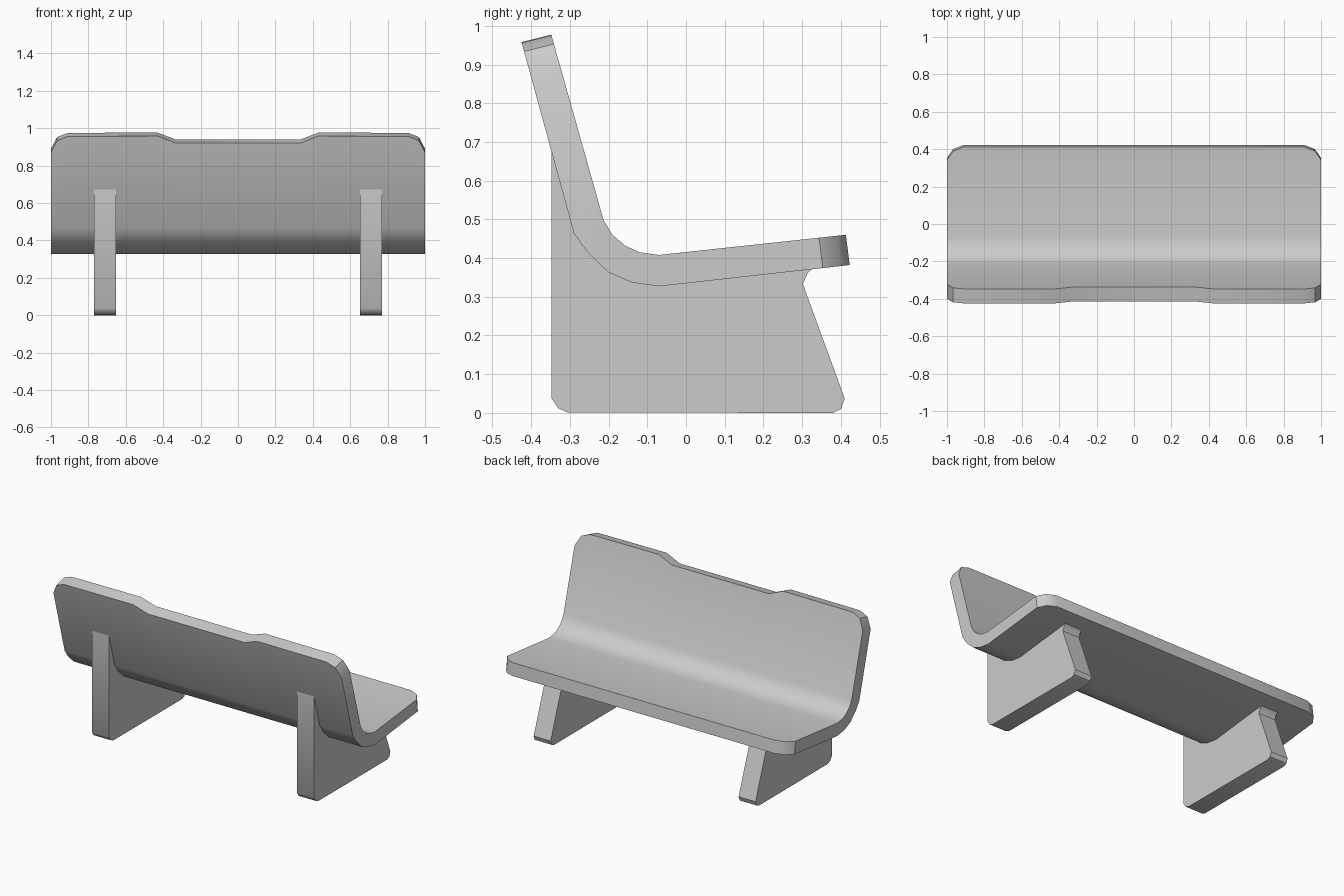
import bpy
import bmesh
import math
from mathutils import Vector

cube = bpy.data.objects.get("Cube")
if cube:
    bpy.data.objects.remove(cube, do_unlink=True)

grey = bpy.data.materials.new("light grey")
grey.use_nodes = True
colour = (0.6, 0.6, 0.6, 1)
grey.diffuse_color = colour
grey.node_tree.nodes["Principled BSDF"].inputs["Base Color"].default_value = colour


def loft(name, sections):
    """Join matching (y, z) sections, given as (x, points), into a closed solid."""
    bm = bmesh.new()
    rings = [[bm.verts.new((x, p[0], p[1])) for p in pts] for x, pts in sections]
    count = len(rings[0])
    for a, b in zip(rings, rings[1:]):
        for i in range(count):
            j = (i + 1) % count
            bm.faces.new((a[i], a[j], b[j], b[i]))
    caps = [bm.faces.new(rings[0]), bm.faces.new(rings[-1])]
    bmesh.ops.triangulate(bm, faces=caps)
    bmesh.ops.recalc_face_normals(bm, faces=bm.faces[:])
    mesh = bpy.data.meshes.new(name)
    bm.to_mesh(mesh)
    bm.free()
    mesh.materials.append(grey)
    obj = bpy.data.objects.new(name, mesh)
    bpy.context.collection.objects.link(obj)
    bpy.ops.object.select_all(action='DESELECT')
    obj.select_set(True)
    bpy.context.view_layer.objects.active = obj
    bpy.ops.object.shade_smooth_by_angle(angle=math.radians(35))
    return obj


# Bent seat shell: under and upper sides, from backrest top to seat edge
under = [(-.425, .958), (-.29, .465), (-.255, .415), (-.2, .363),
         (-.14, .337), (-.07, .327), (.423, .382)]
upper = [(-.348, .977), (-.213, .498), (-.19, .46), (-.157, .432),
         (-.12, .415), (-.07, .408), (.413, .46)]


def shell_section(back_drop, front_drop):
    """Shell profile with its two ends pulled back along the panel."""
    loops = []
    for line in (under, upper):
        pts = [Vector(p) for p in line]
        pts[0] += (pts[1] - pts[0]).normalized() * back_drop
        pts[-1] += (pts[-2] - pts[-1]).normalized() * front_drop
        loops.append(pts)
    return loops[0] + loops[1][::-1]


# Rounded corners and the shallow notch: x, backrest drop, seat drop
stations = [(.335, .038, 0), (.43, 0, 0), (.91, .002, 0),
            (.967, .025, .023), (1, .09, .07)]
half = [(x, shell_section(b, f)) for x, b, f in stations]
loft("seat_shell", [(-x, pts) for x, pts in reversed(half)] + half)

# Legs: side outline, with the top following the shell and set slightly into it
leg = [(-.347, .695), (-.347, .037), (-.33, .012), (-.305, .001), (.38, 0),
       (.4, .01), (.41, .037), (.302, .333), (.308, .355), (.325, .371),
       (.325, .385)]
leg += [(y + .006, z + .01) for y, z in reversed(under[1:-1])]
for name, side in (("left_leg", 1), ("right_leg", -1)):
    loft(name, [(side * .652, leg), (side * .77, leg)])
